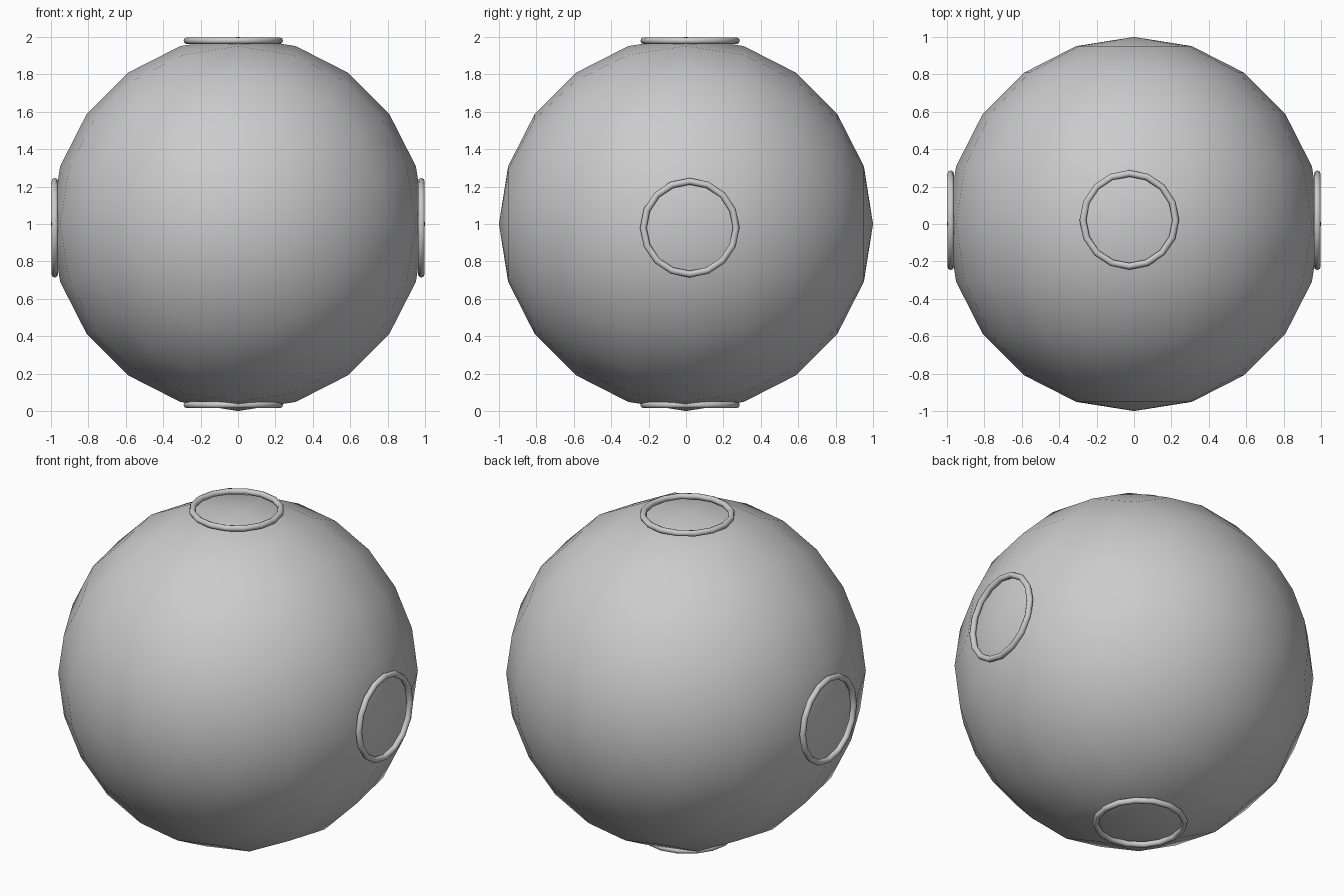
import bpy
from math import pi

if "Cube" in bpy.data.objects:
    bpy.data.objects.remove(bpy.data.objects["Cube"])

SMOOTH = 60 * pi / 180


def smooth(obj, name):
    obj.name = name
    bpy.ops.object.shade_smooth()


# Ball: low-poly sphere with its poles along y
bpy.ops.mesh.primitive_uv_sphere_add(segments=20, ring_count=10, radius=1,
                                     location=(0, 0, 1), rotation=(pi / 2, 0, 0))
smooth(bpy.context.object, "ball")


# Thin rings, slightly off-centre, on the sides, top and bottom
def ring(name, location, rotation):
    bpy.ops.mesh.primitive_torus_add(major_segments=16, minor_segments=8,
                                     major_radius=0.248, minor_radius=0.018,
                                     location=location, rotation=rotation)
    smooth(bpy.context.object, name)


ring("right_ring", (0.98, 0.02, 0.98), (0, pi / 2, 0))
ring("left_ring", (-0.98, 0.02, 0.98), (0, pi / 2, 0))
ring("top_ring", (-0.025, 0.022, 1.98), (0, 0, 0))
ring("bottom_ring", (-0.025, 0.022, 0.033), (0, 0, 0))
